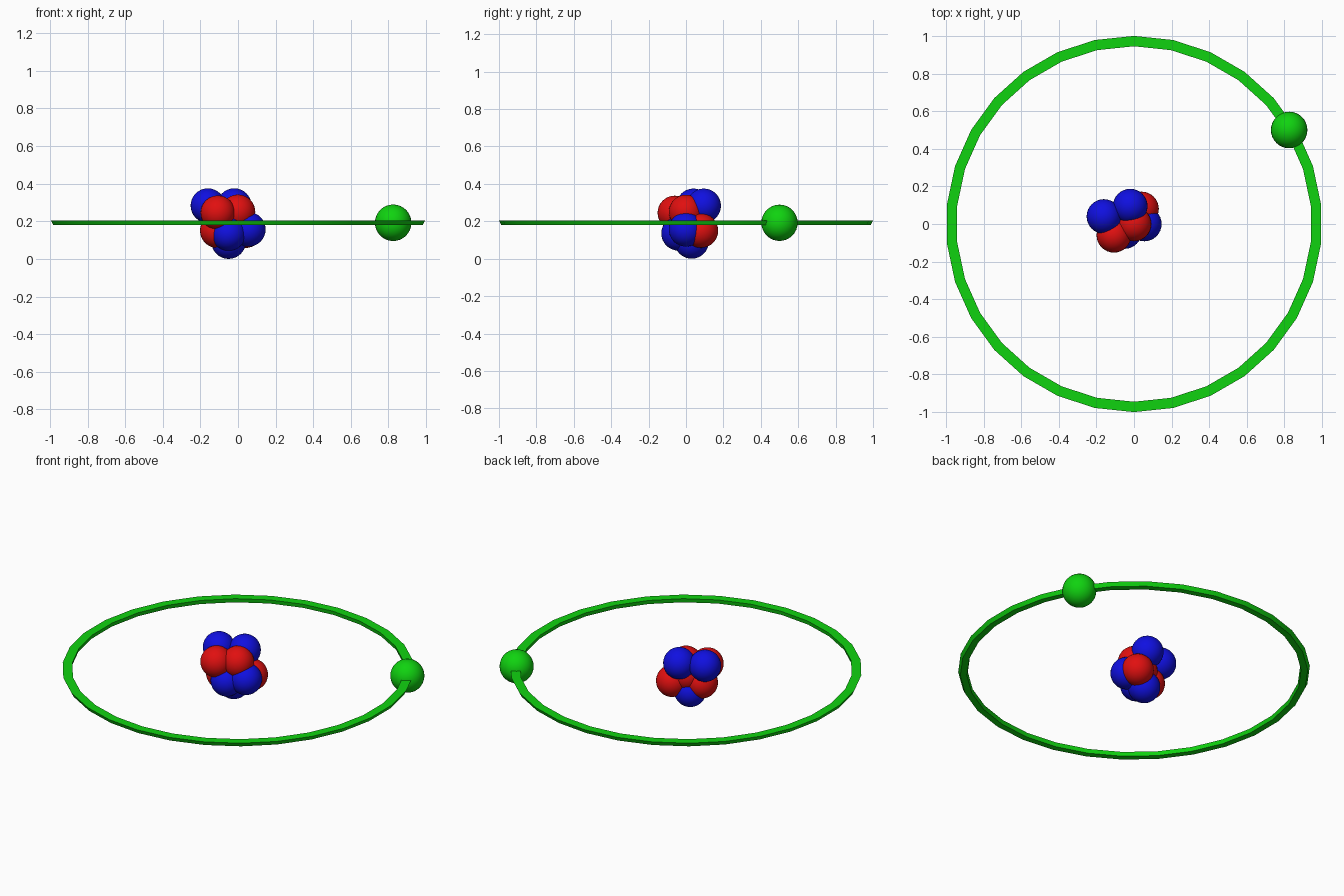
import bpy, bmesh, math

if "Cube" in bpy.data.objects:
    bpy.data.objects.remove(bpy.data.objects["Cube"])

def material(name, rgb):
    m = bpy.data.materials.new(name)
    m.diffuse_color = (*rgb, 1)
    m.use_nodes = True
    m.node_tree.nodes["Principled BSDF"].inputs["Base Color"].default_value = m.diffuse_color
    return m

RED = material("red", (0.75, 0.005, 0.005))
BLUE = material("blue", (0.005, 0.005, 0.75))
GREEN = material("green", (0.005, 0.65, 0.005))

def add_object(name, bm, mat):
    bmesh.ops.recalc_face_normals(bm, faces=bm.faces)
    me = bpy.data.meshes.new(name)
    bm.to_mesh(me)
    bm.free()
    me.materials.append(mat)
    ob = bpy.data.objects.new(name, me)
    bpy.context.collection.objects.link(ob)
    return ob

def ball(name, centre, radius, mat):
    bm = bmesh.new()
    bmesh.ops.create_uvsphere(bm, u_segments=32, v_segments=16, radius=radius)
    for f in bm.faces:
        f.smooth = True
    ob = add_object(name, bm, mat)
    ob.location = centre
    return ob

# nucleus: clustered protons and neutrons
protons = [(-0.107, -0.06, 0.245), (0.0, 0.0, 0.25), (-0.11, 0.0, 0.15),
           (0.04, 0.08, 0.15), (-0.03, 0.03, 0.19)]
neutrons = [(-0.16, 0.04, 0.283), (-0.02, 0.095, 0.283), (0.055, 0.0, 0.157),
            (-0.05, -0.04, 0.135), (-0.05, 0.03, 0.092)]
for i, p in enumerate(protons):
    ball(f"proton_{i + 1}", p, 0.092, RED)
for i, p in enumerate(neutrons):
    ball(f"neutron_{i + 1}", p, 0.092, BLUE)

# electron riding on the orbit
ball("electron", (0.825, 0.5, 0.192), 0.097, GREEN)

# orbit ring: flat band profile (radius, height) swept round the centre
SIDES = 30
profile = [(1.0, 0.205), (0.988, 0.18), (0.95, 0.18), (0.945, 0.205)]
bm = bmesh.new()
loops = []
for i in range(SIDES):
    a = math.pi / 2 + math.tau * i / SIDES
    loops.append([bm.verts.new((r * math.cos(a), r * math.sin(a), z)) for r, z in profile])
for i in range(SIDES):
    a, b = loops[i], loops[(i + 1) % SIDES]
    for j in range(4):
        k = (j + 1) % 4
        f = bm.faces.new((a[j], a[k], b[k], b[j]))
        f.smooth = True
ring = add_object("orbit_ring", bm, GREEN)
bpy.ops.object.select_all(action='DESELECT')
ring.select_set(True)
bpy.context.view_layer.objects.active = ring
bpy.ops.object.shade_smooth_by_angle(angle=math.radians(30))
